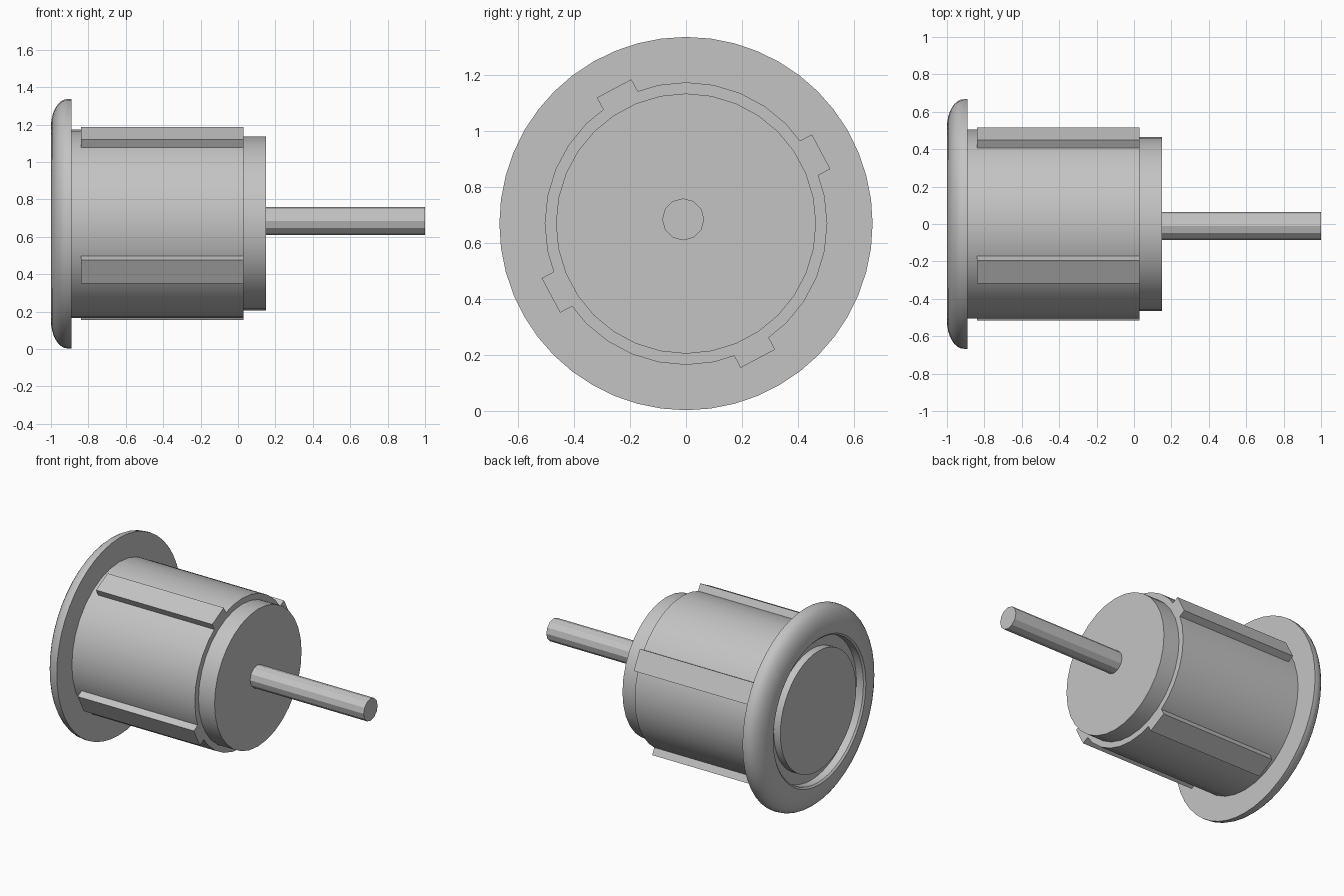
import bpy
import bmesh
from math import cos, sin, pi, radians
from mathutils import Matrix

if "Cube" in bpy.data.objects:
    bpy.data.objects.remove(bpy.data.objects["Cube"], do_unlink=True)

AXIS_Z = 0.67

grey = bpy.data.materials.new("light_grey")
grey.use_nodes = True
colour = (0.55, 0.55, 0.55, 1)
grey.diffuse_color = colour
grey.node_tree.nodes["Principled BSDF"].inputs["Base Color"].default_value = colour


def finish(name, bm, y=0, z=AXIS_Z, smooth=True):
    """Turn a bmesh into a named object on the main axis."""
    bmesh.ops.recalc_face_normals(bm, faces=bm.faces[:])
    mesh = bpy.data.meshes.new(name)
    bm.to_mesh(mesh)
    bm.free()
    mesh.materials.append(grey)
    obj = bpy.data.objects.new(name, mesh)
    bpy.context.collection.objects.link(obj)
    obj.location = (0, y, z)
    if smooth:
        bpy.ops.object.select_all(action="DESELECT")
        obj.select_set(True)
        bpy.context.view_layer.objects.active = obj
        bpy.ops.object.shade_smooth_by_angle(angle=radians(28))
    return obj


def lathe(name, profile, sides, **kw):
    """Spin (x, radius) points around the x axis, capping both ends."""
    bm = bmesh.new()
    rings = []
    for x, r in profile:
        rings.append([bm.verts.new((x, r * sin(2 * pi * i / sides), r * cos(2 * pi * i / sides)))
                      for i in range(sides)])
    for a, b in zip(rings, rings[1:]):
        for i in range(sides):
            j = (i + 1) % sides
            bm.faces.new((a[i], a[j], b[j], b[i]))
    bm.faces.new(rings[0])
    bm.faces.new(rings[-1])
    return finish(name, bm, **kw)


# Rounded bezel with a recessed groove inside its rim
dome = [(-0.91 - 0.09 * sin(t), 0.517 + 0.15 * cos(t)) for t in (pi / 2 * i / 8 for i in range(9))]
lathe("bezel", [(-0.89, 0.45), (-0.89, 0.667)] + dome
      + [(-1.0, 0.495), (-0.99, 0.483), (-0.94, 0.48)], 48)

# Push button in the middle of the bezel
lathe("button", [(-0.93, 0.405), (-0.99, 0.405)], 48)

# Barrel, stepped end and thin shaft
lathe("barrel", [(-0.895, 0.505), (0.03, 0.505)], 32)
lathe("end_step", [(0.02, 0.465), (0.15, 0.465)], 32)
lathe("shaft", [(0.14, 0.075), (1.0, 0.075)], 12, y=-0.01, z=0.685, smooth=False)

# Four ribs around the barrel
for k in range(4):
    bm = bmesh.new()
    bmesh.ops.create_cube(bm, size=1)
    bmesh.ops.scale(bm, vec=(0.87, 0.067, 0.14), verts=bm.verts)
    bmesh.ops.translate(bm, vec=(-0.405, 0.5135, 0), verts=bm.verts)
    bmesh.ops.rotate(bm, matrix=Matrix.Rotation(radians(28 + 90 * k), 3, "X"), verts=bm.verts)
    finish(f"rib_{k + 1}", bm, smooth=False)
